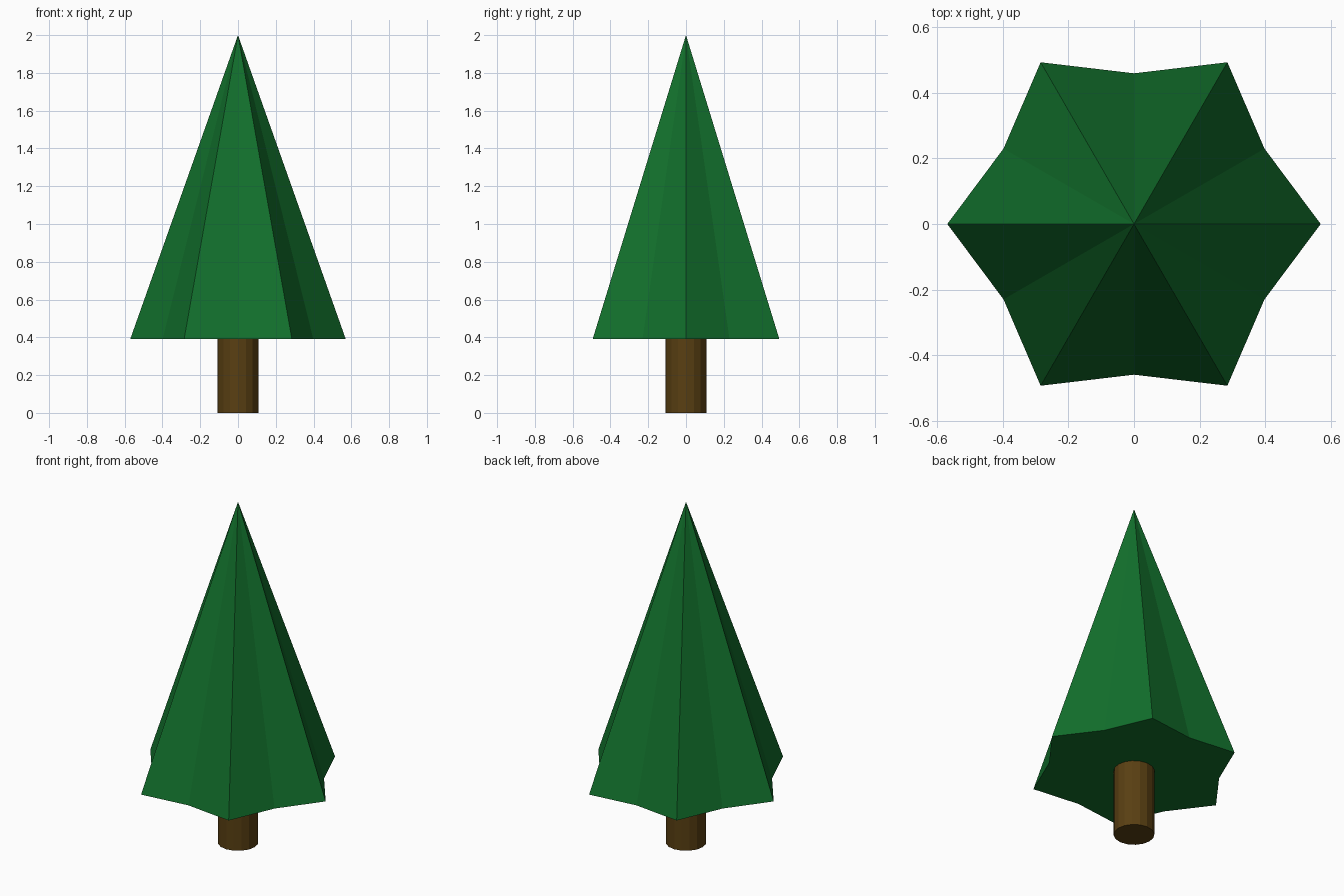
import bpy, bmesh
from math import sin, cos, pi

if "Cube" in bpy.data.objects:
    bpy.data.objects.remove(bpy.data.objects["Cube"])

BASE_Z, TOP_Z = 0.392, 2.0
TRUNK_R = 0.109


def material(name, rgb):
    mat = bpy.data.materials.new(name)
    mat.diffuse_color = (*rgb, 1.0)
    mat.use_nodes = True
    mat.node_tree.nodes["Principled BSDF"].inputs["Base Color"].default_value = mat.diffuse_color
    return mat


# Foliage: six-pointed star base rising to a single tip
bm = bmesh.new()
ring = []
for i in range(12):
    r = 0.57 if i % 2 == 0 else 0.46
    a = i * pi / 6
    ring.append(bm.verts.new((r * cos(a), r * sin(a), BASE_Z)))
tip = bm.verts.new((0, 0, TOP_Z))
bm.faces.new(ring[::-1])
for i in range(12):
    bm.faces.new((ring[i], ring[(i + 1) % 12], tip))
bmesh.ops.recalc_face_normals(bm, faces=bm.faces)
mesh = bpy.data.meshes.new("foliage")
bm.to_mesh(mesh)
bm.free()
foliage = bpy.data.objects.new("foliage", mesh)
bpy.context.collection.objects.link(foliage)
mesh.materials.append(material("green", (0.006, 0.16, 0.025)))

# Trunk: flat-sided cylinder standing on the ground
bpy.ops.mesh.primitive_cylinder_add(vertices=16, radius=TRUNK_R, depth=BASE_Z,
                                    location=(0, 0, BASE_Z / 2))
trunk = bpy.context.object
trunk.name = "trunk"
trunk.data.materials.append(material("brown", (0.1, 0.05, 0.006)))
